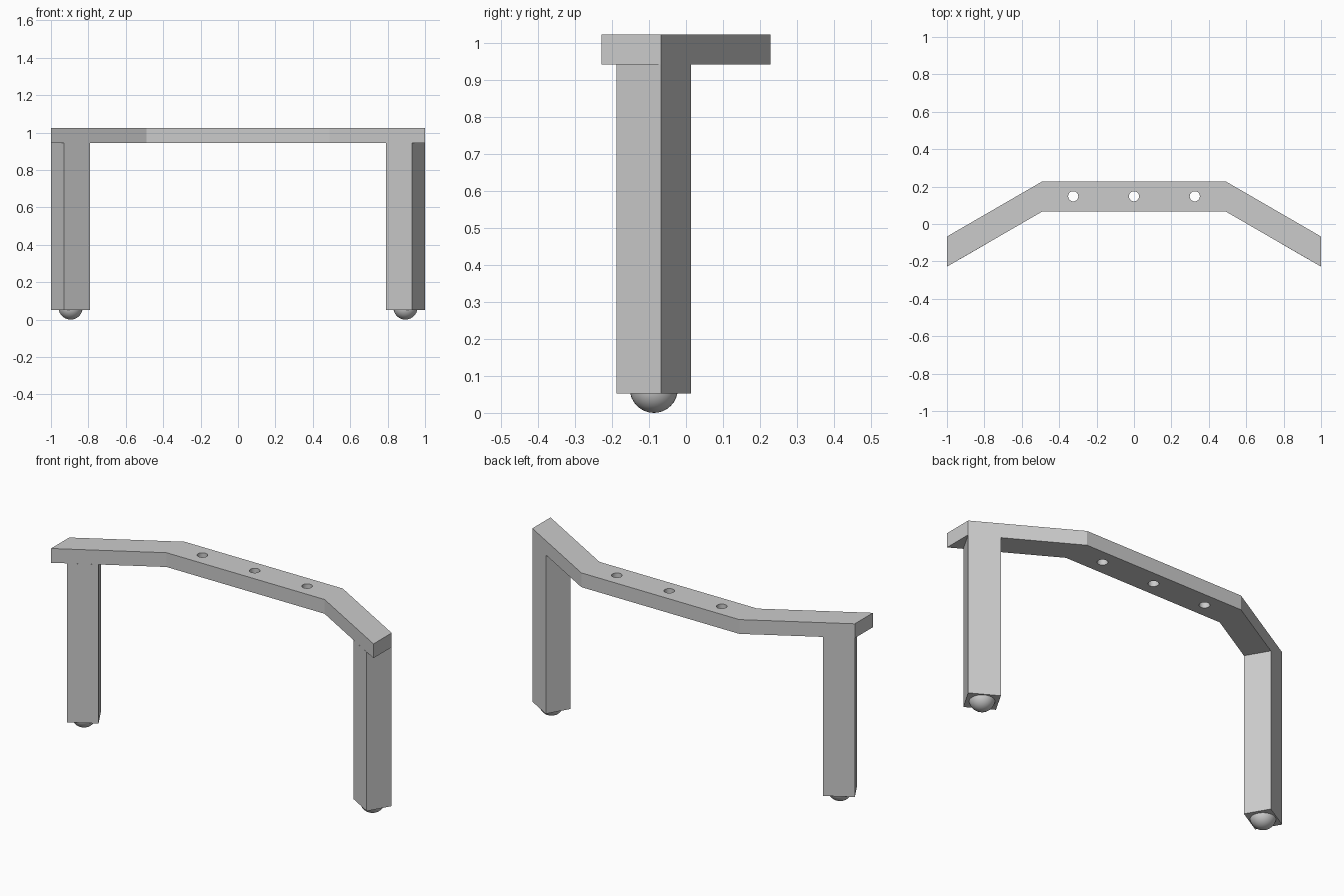
import bpy, math
from mathutils import Vector

cube = bpy.data.objects.get("Cube")
if cube:
    bpy.data.objects.remove(cube, do_unlink=True)

BEAM_BOTTOM, BEAM_TOP = 0.943, 1.023
LEG_BOTTOM = 0.052
FOOT_RADIUS = 0.065

grey = bpy.data.materials.new("plain grey")
grey.use_nodes = True
colour = (0.6, 0.6, 0.6, 1)
grey.diffuse_color = colour
grey.node_tree.nodes["Principled BSDF"].inputs["Base Color"].default_value = colour


def slab(name, loops, bottom, top):
    """Extrude flat outlines; inner loops become holes."""
    curve = bpy.data.curves.new(name, "CURVE")
    curve.dimensions = "2D"
    curve.fill_mode = "BOTH"
    curve.extrude = (top - bottom) / 2
    for loop in loops:
        spline = curve.splines.new("POLY")
        spline.points.add(len(loop) - 1)
        for point, (x, y) in zip(spline.points, loop):
            point.co = (x, y, 0, 1)
        spline.use_cyclic_u = True
    obj = bpy.data.objects.new(name, curve)
    obj.location.z = (top + bottom) / 2
    bpy.context.collection.objects.link(obj)
    bpy.ops.object.select_all(action="DESELECT")
    obj.select_set(True)
    bpy.context.view_layer.objects.active = obj
    bpy.ops.object.convert(target="MESH")
    obj = bpy.context.object
    obj.name = name
    obj.data.materials.clear()
    obj.data.materials.append(grey)
    bpy.ops.object.shade_smooth_by_angle(angle=math.radians(25))
    return obj


def circle(x, y, radius, count=32):
    steps = [math.tau * i / count for i in range(count)]
    return [(x + radius * math.cos(a), y + radius * math.sin(a)) for a in steps]


# Bent top beam with three bolt holes
right_half = [(1, -0.228), (1, -0.067), (0.49, 0.228), (-0.49, 0.228), (-1, -0.067)]
front_edge = [(-1, -0.228), (-0.49, 0.067), (0.49, 0.067)]
holes = [circle(x, 0.148, 0.027) for x in (-0.325, 0, 0.325)]
slab("top_beam", [right_half + front_edge] + holes, BEAM_BOTTOM, BEAM_TOP)

# Square legs turned to follow the beam ends, each on a ball foot
corner = Vector((1, -0.067))
along = Vector((-0.14, 0.081))
across = Vector((-0.07, -0.121))
outline = [corner, corner + along, corner + along + across, corner + across]
middle = corner + (along + across) / 2
for side, sign in (("left", 1), ("right", -1)):
    slab(f"{side}_leg", [[(sign * p.x, p.y) for p in outline]], LEG_BOTTOM, BEAM_BOTTOM)
    bpy.ops.mesh.primitive_uv_sphere_add(
        segments=32, ring_count=16, radius=FOOT_RADIUS,
        location=(sign * middle.x, middle.y, FOOT_RADIUS))
    foot = bpy.context.object
    foot.name = f"{side}_ball_foot"
    foot.data.materials.append(grey)
    bpy.ops.object.shade_smooth()
